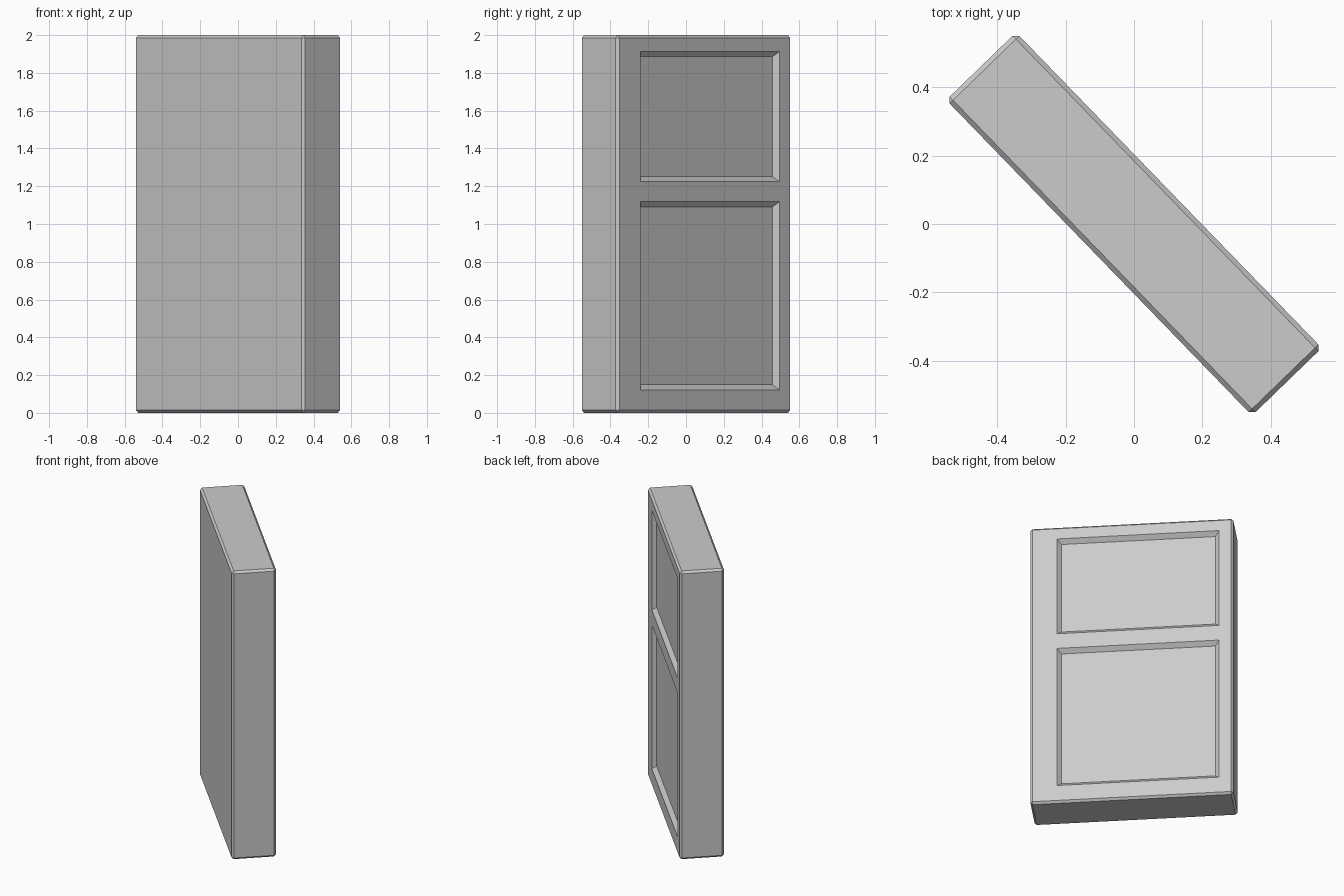
import bpy, bmesh, math
from mathutils import Vector, Matrix

if "Cube" in bpy.data.objects:
    bpy.data.objects.remove(bpy.data.objects["Cube"])

LENGTH, THICK, HEIGHT = 1.284, 0.284, 2.0
BEVEL, RECESS = 0.014, 0.027
LEFT, RIGHT = -0.553, 0.473                    # recess limits along the slab
PANELS = [(0.122, 1.118), (1.224, 1.913)]      # recess limits in height

# Slab with chamfered edges
bm = bmesh.new()
bmesh.ops.create_cube(bm, size=1, matrix=Matrix.Translation((0, 0, HEIGHT / 2))
                      @ Matrix.Diagonal((LENGTH, THICK, HEIGHT, 1)))
bmesh.ops.bevel(bm, geom=bm.edges[:], offset=BEVEL, segments=1,
                affect='EDGES', clamp_overlap=True)


# Panel outlines cut into the panelled face only
def panel_faces():
    return [f for f in bm.faces if f.normal.y > 0.99]


def cut(co, no):
    faces = panel_faces()
    geom = set(faces)
    for f in faces:
        geom.update(f.edges)
        geom.update(f.verts)
    bmesh.ops.bisect_plane(bm, geom=list(geom), plane_co=co, plane_no=no)
    bm.normal_update()


bm.normal_update()
for z in (z for span in PANELS for z in span):
    cut(Vector((0, 0, z)), Vector((0, 0, 1)))
for x in (LEFT, RIGHT):
    cut(Vector((x, 0, 0)), Vector((1, 0, 0)))

# Sunken panels with sloped borders
for low, high in PANELS:
    chosen = []
    for f in panel_faces():
        c = f.calc_center_median()
        if LEFT < c.x < RIGHT and low < c.z < high:
            chosen.append(f)
    bmesh.ops.inset_individual(bm, faces=chosen, thickness=RECESS,
                               depth=-RECESS, use_even_offset=True)
    bm.normal_update()

mesh = bpy.data.meshes.new("panelled_slab")
bm.to_mesh(mesh)
bm.free()
slab = bpy.data.objects.new("panelled_slab", mesh)
slab.rotation_euler.z = math.radians(-45.9)
bpy.context.collection.objects.link(slab)
